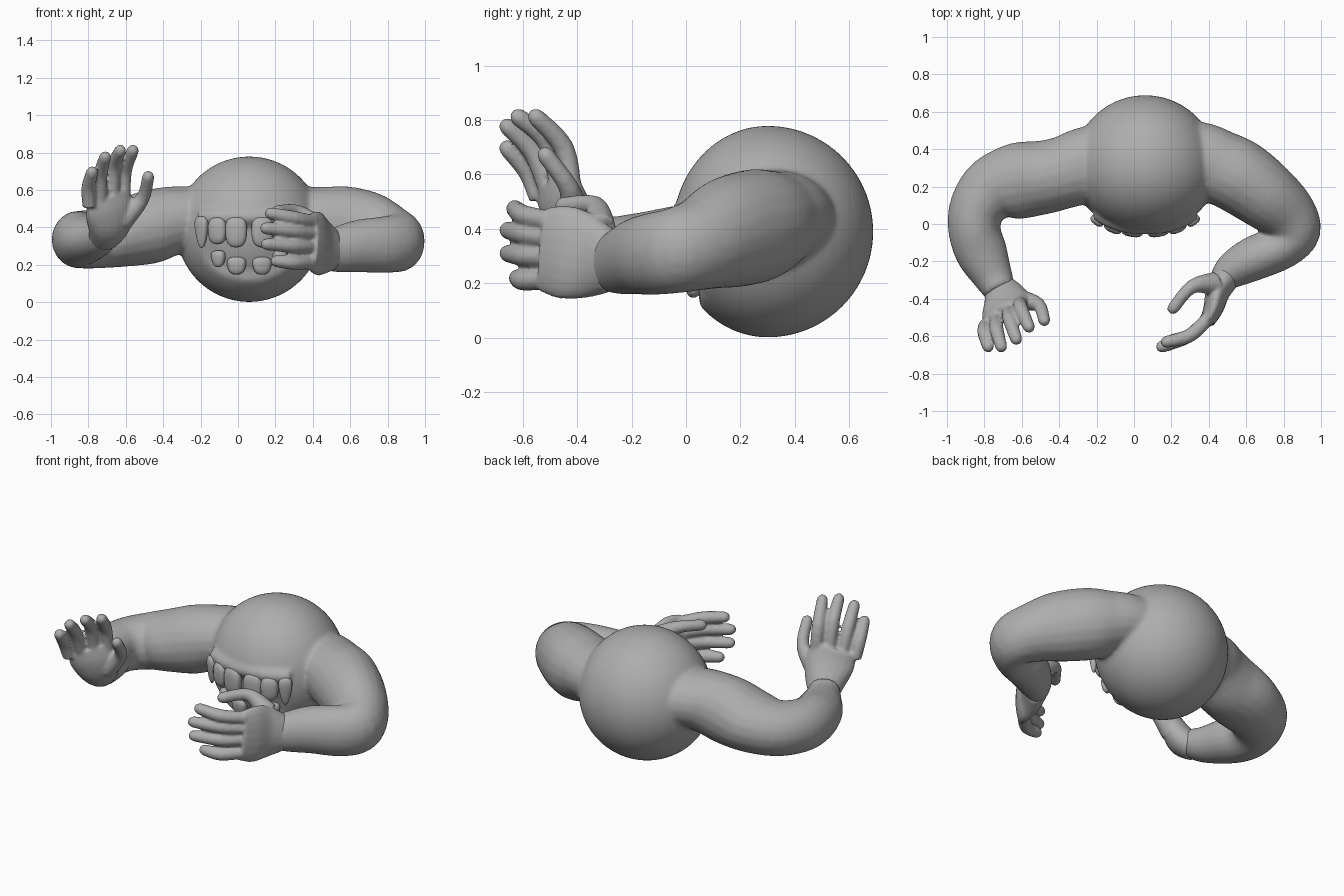
import bpy, bmesh, math
from mathutils import Vector

cube = bpy.data.objects.get("Cube")
if cube:
    bpy.data.objects.remove(cube)

grey = bpy.data.materials.new("clay_grey")
grey.use_nodes = True
color = (0.42, 0.42, 0.42, 1)
grey.diffuse_color = color
grey.node_tree.nodes["Principled BSDF"].inputs["Base Color"].default_value = color

CENTER = Vector((0.06, 0.30, 0.39))
RADIUS = 0.389
FRONT = 0.9  # the front half is slightly flattened
UP = Vector((0, 0, 1))


def finish(bm, name):
    bmesh.ops.recalc_face_normals(bm, faces=bm.faces)
    for face in bm.faces:
        face.smooth = True
    mesh = bpy.data.meshes.new(name)
    bm.to_mesh(mesh)
    bm.free()
    mesh.materials.append(grey)
    obj = bpy.data.objects.new(name, mesh)
    bpy.context.collection.objects.link(obj)
    return obj


def fuse(obj, voxel, rounds):
    """Merge overlapping lofts into one soft skin."""
    remesh = obj.modifiers.new("fuse", "REMESH")
    remesh.mode = "VOXEL"
    remesh.voxel_size = voxel
    remesh.use_smooth_shade = True
    soften = obj.modifiers.new("soften", "SMOOTH")
    soften.factor = 0.5
    soften.iterations = rounds


def spline(rings, steps=4):
    """Catmull-Rom interpolation of ring positions and sizes."""
    r = [Vector(ring) for ring in rings]
    r = [r[0]] + r + [r[-1]]
    result = []
    for a, b, c, d in zip(r, r[1:], r[2:], r[3:]):
        for i in range(steps):
            t = i / steps
            result.append(b + (c - a) * (t / 2)
                          + (2 * a - 5 * b + 4 * c - d) * (t * t / 2)
                          + (3 * b - a - 3 * c + d) * (t ** 3 / 2))
    return result + [r[-1]]


def loft(bm, rings, ref, sides=20):
    """Closed tube through (x, y, z, half depth, half width) rings."""
    points = [Vector(r[:3]) for r in rings]
    loops = []
    for i, ring in enumerate(rings):
        ahead = points[min(i + 1, len(points) - 1)]
        behind = points[max(i - 1, 0)]
        tangent = (ahead - behind).normalized()
        side = tangent.cross(ref).normalized()
        up = side.cross(tangent)
        loop = []
        for k in range(sides):
            a = math.tau * k / sides
            offset = side * ring[3] * math.cos(a) + up * ring[4] * math.sin(a)
            loop.append(bm.verts.new(points[i] + offset))
        loops.append(loop)
    for low, high in zip(loops, loops[1:]):
        for k in range(sides):
            n = (k + 1) % sides
            bm.faces.new((low[k], low[n], high[n], high[k]))
    bm.faces.new(loops[0][::-1])
    bm.faces.new(loops[-1])


def finger(bm, path, ref, base=0.037):
    root, middle, tip = (Vector(p) for p in path)
    end = (tip - middle).normalized()
    stations = spline([(*root, base, base), (*middle, 0.038, 0.038), (*tip, 0.033, 0.033)])
    stations += [(*(tip + end * 0.02), 0.026, 0.026), (*(tip + end * 0.031), 0.013, 0.013)]
    loft(bm, stations, ref, 12)


def hand(name, palm, fingers, thumb, palm_ref, finger_ref):
    bm = bmesh.new()
    loft(bm, spline(palm), palm_ref)
    for path in fingers:
        finger(bm, path, finger_ref)
    finger(bm, thumb, finger_ref, 0.065)
    fuse(finish(bm, name), 0.009, 4)


def face_y(x, z):
    u, w = (x - CENTER.x) / RADIUS, (z - CENTER.z) / RADIUS
    return CENTER.y - FRONT * RADIUS * math.sqrt(1 - u * u - w * w) - 0.025 * abs(u)


RIGHT_ARM = [(-0.12, 0.31, 0.43, 0.25, 0.18),
             (-0.26, 0.31, 0.45, 0.21, 0.17),
             (-0.36, 0.28, 0.435, 0.195, 0.185),
             (-0.48, 0.25, 0.40, 0.197, 0.197),
             (-0.62, 0.23, 0.365, 0.205, 0.178),
             (-0.755, 0.185, 0.34, 0.178, 0.16),
             (-0.84, 0.08, 0.335, 0.15, 0.155),
             (-0.852, -0.04, 0.335, 0.14, 0.15),
             (-0.812, -0.16, 0.335, 0.138, 0.128),
             (-0.755, -0.28, 0.345, 0.108, 0.103),
             (-0.715, -0.36, 0.375, 0.085, 0.085)]
LEFT_ARM = [(0.22, 0.33, 0.43, 0.25, 0.18),
            (0.36, 0.335, 0.445, 0.21, 0.172),
            (0.45, 0.305, 0.432, 0.2, 0.188),
            (0.56, 0.255, 0.412, 0.2, 0.21),
            (0.70, 0.155, 0.385, 0.185, 0.205),
            (0.815, 0.055, 0.345, 0.16, 0.172),
            (0.86, -0.04, 0.32, 0.138, 0.158),
            (0.79, -0.125, 0.308, 0.118, 0.152),
            (0.65, -0.18, 0.30, 0.12, 0.142),
            (0.53, -0.245, 0.28, 0.1, 0.122),
            (0.46, -0.31, 0.275, 0.068, 0.1)]

# Round body with a recessed mouth, an upper gum and both arms in one skin
bm = bmesh.new()
bmesh.ops.create_uvsphere(bm, u_segments=48, v_segments=32, radius=RADIUS)
for v in bm.verts:
    if v.co.y < 0:
        v.co.y *= FRONT
        inside = 1 - (v.co.x / 0.25) ** 2 - ((v.co.z + 0.11) / 0.16) ** 2
        v.co.y += 0.035 * min(1, max(0, 2 * inside))
    v.co += CENTER
gum = []
for i in range(-6, 7):
    x = CENTER.x + i * 0.044
    gum.append((x, face_y(x, 0.455) + 0.026, 0.455, 0.036, 0.04))
loft(bm, gum, UP)
loft(bm, spline(RIGHT_ARM), UP)
loft(bm, spline(LEFT_ARM), UP)
fuse(finish(bm, "body_and_arms"), 0.013, 8)


# Teeth sit on the front of the body
def tooth(name, x, z, width, height, taper, inset):
    y = face_y(x, z) + inset
    turn = math.asin((x - CENTER.x) / RADIUS) * 0.9
    bm = bmesh.new()
    bmesh.ops.create_uvsphere(bm, u_segments=16, v_segments=12, radius=1)
    for v in bm.verts:
        squared = [math.copysign(abs(n) ** 0.75, n) for n in v.co]
        narrow = 1 - taper * (0.5 - 0.5 * squared[2])
        px = squared[0] * width / 2 * narrow
        py = squared[1] * 0.034 * narrow
        # Turn each tooth with the curve of the jaw
        v.co = Vector((x + px * math.cos(turn) - py * math.sin(turn),
                       y + px * math.sin(turn) + py * math.cos(turn),
                       z + squared[2] * height / 2))
    finish(bm, name)


TEETH = [("upper_incisor", 0.07, 0.375, 0.125, 0.165, 0.1, 0.012),
         ("upper_side_tooth", 0.17, 0.382, 0.108, 0.145, 0.1, 0.01),
         ("upper_fang", 0.255, 0.375, 0.1, 0.17, 0.6, 0),
         ("lower_incisor", 0.068, 0.195, 0.118, 0.095, 0.3, 0.028),
         ("lower_side_tooth", 0.165, 0.232, 0.092, 0.09, 0.4, 0.022)]
for label, dx, *shape in TEETH:
    for side, sign in (("left", 1), ("right", -1)):
        tooth(side + "_" + label, CENTER.x + sign * dx, *shape)

# Right hand, raised with the palm forward
hand(
    "right_hand",
    palm=[(-0.725, -0.33, 0.33, 0.07, 0.08),
          (-0.69, -0.40, 0.40, 0.085, 0.12),
          (-0.685, -0.45, 0.49, 0.07, 0.142),
          (-0.70, -0.48, 0.575, 0.045, 0.128)],
    fingers=[[(-0.61, -0.42, 0.55), (-0.605, -0.45, 0.70), (-0.562, -0.55, 0.81)],
             [(-0.67, -0.465, 0.56), (-0.665, -0.51, 0.72), (-0.63, -0.615, 0.81)],
             [(-0.735, -0.505, 0.54), (-0.735, -0.56, 0.68), (-0.71, -0.655, 0.775)],
             [(-0.795, -0.54, 0.51), (-0.80, -0.58, 0.61), (-0.78, -0.655, 0.695)]],
    thumb=[(-0.62, -0.41, 0.44), (-0.512, -0.43, 0.55), (-0.48, -0.515, 0.67)],
    palm_ref=Vector((0.85, 0.52, 0)), finger_ref=Vector((1, 0, 0)))

# Left hand, reaching across the front
LEVELS = ((0.43, 0.45, 0.475), (0.365, 0.38, 0.395), (0.295, 0.30, 0.31), (0.215, 0.21, 0.22))
TIPS = ((0.175, -0.63), (0.15, -0.655), (0.155, -0.655), (0.205, -0.62))
hand(
    "left_hand",
    palm=[(0.50, -0.27, 0.275, 0.08, 0.112),
          (0.45, -0.36, 0.295, 0.066, 0.155),
          (0.425, -0.45, 0.315, 0.054, 0.172),
          (0.39, -0.525, 0.325, 0.04, 0.155)],
    fingers=[[(0.40, -0.50, a), (0.30, -0.595, b), (*tip, c)]
             for (a, b, c), tip in zip(LEVELS, TIPS)],
    thumb=[(0.43, -0.32, 0.40), (0.31, -0.335, 0.485), (0.21, -0.45, 0.485)],
    palm_ref=UP, finger_ref=UP)
